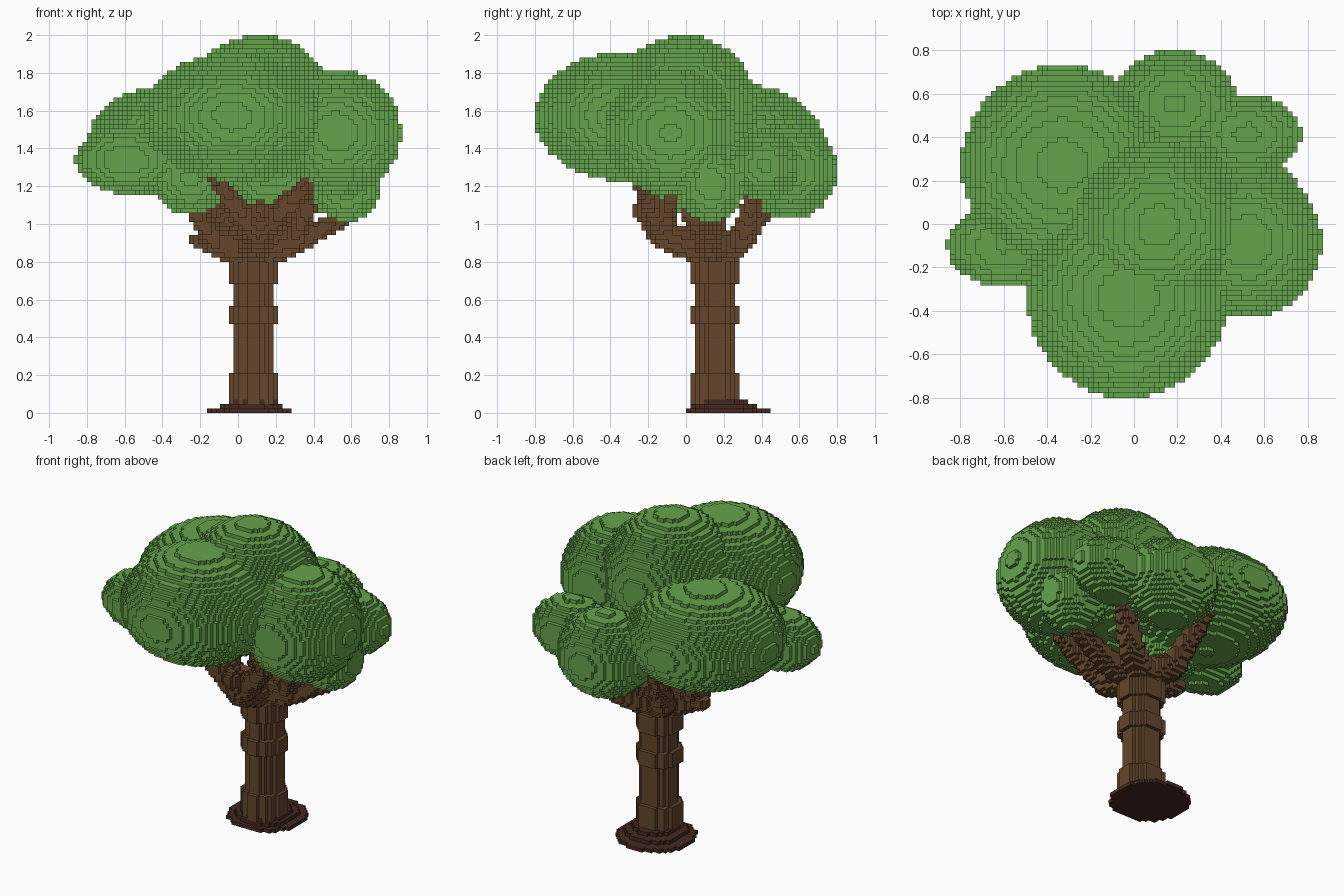
import bpy
import math
from mathutils import Vector

V = 2 / 85  # edge of one cube

if "Cube" in bpy.data.objects:
    bpy.data.objects.remove(bpy.data.objects["Cube"])


def material(name, rgb):
    mat = bpy.data.materials.new(name)
    mat.use_nodes = True
    mat.diffuse_color = (*rgb, 1)
    mat.node_tree.nodes["Principled BSDF"].inputs["Base Color"].default_value = (*rgb, 1)
    return mat


def cells_in(low, high, inside):
    """Grid cells between two corners whose centre passes the test."""
    spans = [range(math.floor(a / V), math.ceil(b / V) + 1) for a, b in zip(low, high)]
    return {(i, j, k) for i in spans[0] for j in spans[1] for k in spans[2]
            if k >= 0 and inside((i + .5) * V, (j + .5) * V, (k + .5) * V)}


def ellipsoid(c, r):
    low = [a - b for a, b in zip(c, r)]
    high = [a + b for a, b in zip(c, r)]
    return cells_in(low, high, lambda x, y, z: ((x - c[0]) / r[0]) ** 2
                    + ((y - c[1]) / r[1]) ** 2 + ((z - c[2]) / r[2]) ** 2 <= 1)


def drum(cx, cy, r, z0, z1):
    """Upright round column with slightly flattened sides."""
    def inside(x, y, z):
        dx, dy = abs(x - cx), abs(y - cy)
        return z0 <= z <= z1 and max(dx, dy) <= r and math.hypot(dx, dy) <= r * 1.03
    return cells_in((cx - r, cy - r, z0), (cx + r, cy + r, z1), inside)


def limb(a, b, ra, rb):
    """Tapered round bar between two points."""
    a, b = Vector(a), Vector(b)
    d = b - a

    def inside(x, y, z):
        p = Vector((x, y, z)) - a
        t = max(0, min(1, p.dot(d) / d.length_squared))
        return (p - d * t).length <= ra + (rb - ra) * t
    r = max(ra, rb)
    return cells_in([min(s, t) - r for s, t in zip(a, b)],
                    [max(s, t) + r for s, t in zip(a, b)], inside)


def build(name, cells, mat):
    """Skin the exposed sides of a set of cells."""
    verts, faces = {}, []
    for cell in cells:
        for axis in range(3):
            for side in (0, 1):
                near = list(cell)
                near[axis] += 2 * side - 1
                if tuple(near) in cells:
                    continue
                u, w = (axis + 1) % 3, (axis + 2) % 3
                loop = []
                for du, dw in ((0, 0), (1, 0), (1, 1), (0, 1)):
                    p = list(cell)
                    p[axis] += side
                    p[u] += du
                    p[w] += dw
                    loop.append(verts.setdefault(tuple(p), len(verts)))
                faces.append(loop if side else loop[::-1])
    mesh = bpy.data.meshes.new(name)
    mesh.from_pydata([[c * V for c in p] for p in verts], [], faces)
    mesh.materials.append(mat)
    ob = bpy.data.objects.new(name, mesh)
    bpy.context.collection.objects.link(ob)


# Foliage clumps: centre, radii
CLUMPS = [
    ((-.03, -.34, 1.57), (.46, .46, .34)),
    ((.11, -.01, 1.615), (.40, .385, .385)),
    ((-.33, .27, 1.44), (.465, .46, .30)),
    ((.525, -.08, 1.485), (.338, .35, .335)),
    ((.19, .55, 1.285), (.29, .25, .26)),
    ((.52, .415, 1.31), (.25, .18, .19)),
    ((.57, .13, 1.21), (.19, .18, .20)),
    ((-.25, -.03, 1.25), (.21, .20, .20)),
    ((-.59, -.10, 1.34), (.272, .19, .18)),
]
leaves = set()
for centre, radii in CLUMPS:
    leaves |= ellipsoid(centre, radii)

# Trunk with thicker bands
TX, TY = .08, .16
wood = drum(TX, TY, .102, .05, .85)
for z0, z1 in ((.05, .21), (.47, .57), (.69, .80)):
    wood |= drum(TX, TY, .125, z0, z1)

# Branches: an elbow off the fork, then one or more tips
fork = (TX, TY, .85)
BRANCHES = [
    ((.11, -.13, .94), [(-.11, -.23, 1.23), (.12, -.24, 1.08), (.36, -.23, 1.20),
                        (-.05, -.08, 1.12), (.27, -.08, 1.14)]),
    ((.29, .12, .90), [(.54, .13, 1.02), (.37, .01, 1.08)]),
    ((.27, .30, .92), [(.40, .37, 1.20)]),
    ((-.05, .31, .93), [(-.14, .50, 1.24)]),
    ((-.12, .10, .90), [(-.22, .02, 1.05), (-.21, .14, .91), (-.19, .19, 1.06)]),
]
for elbow, tips in BRANCHES:
    wood |= limb(fork, elbow, .10, .07)
    for tip in tips:
        wood |= limb(elbow, tip, .068, .045)

# Stepped root plate
root = set()
for i, r in enumerate((.222, .175, .135)):
    root |= drum(.06 + .01 * i, .215 - .015 * i, r, i * V, (i + 1) * V)

build("foliage", leaves, material("leaf green", (.13, .37, .07)))
build("trunk_and_branches", wood - leaves - root, material("bark brown", (.125, .061, .025)))
build("root_plate", root, material("dark root brown", (.058, .022, .015)))
